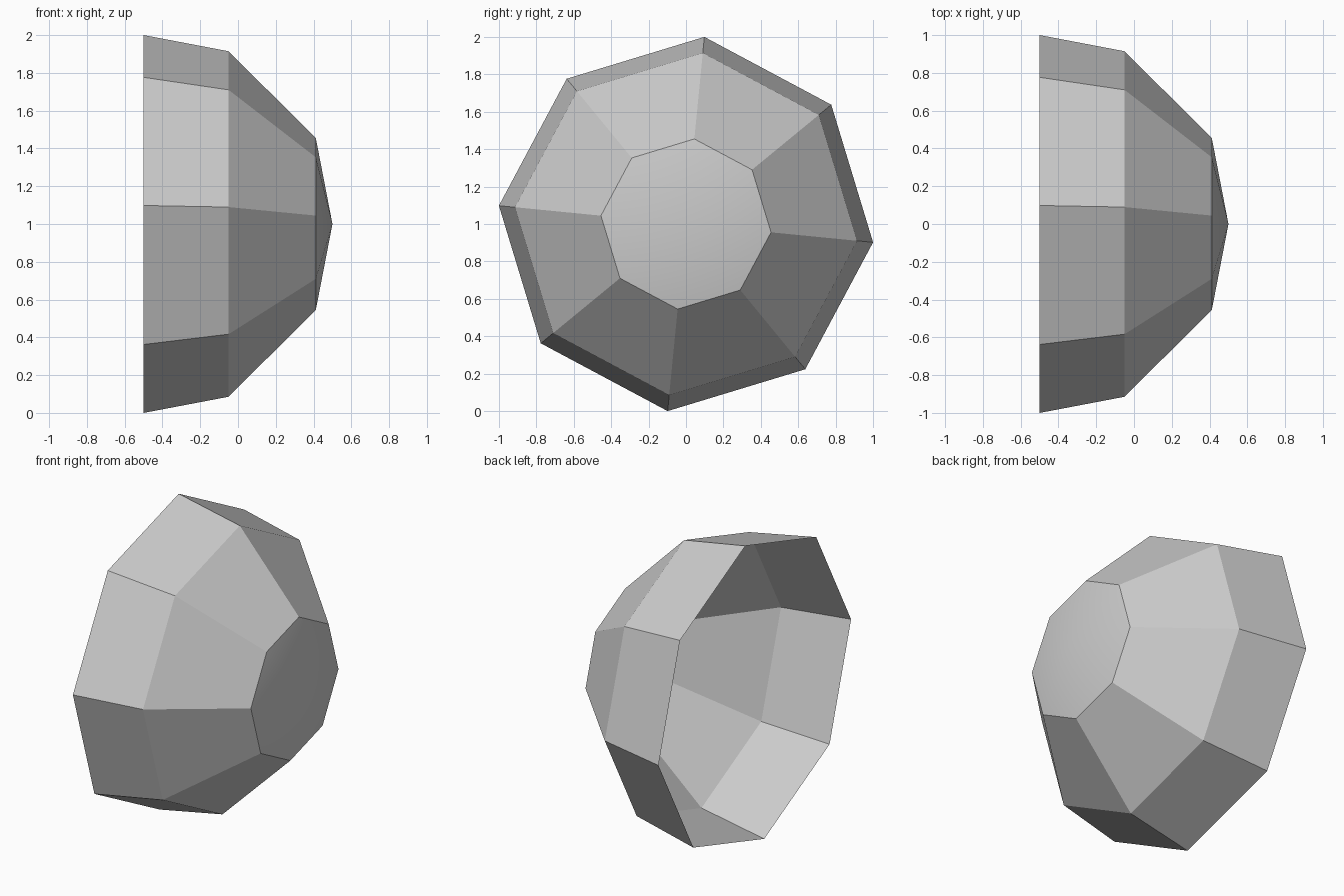
import bpy, bmesh, math

cube = bpy.data.objects.get("Cube")
if cube:
    bpy.data.objects.remove(cube, do_unlink=True)

# Plain grey material
COLOUR = (0.6, 0.6, 0.6, 1.0)
grey = bpy.data.materials.new("light_grey")
grey.use_nodes = True
grey.diffuse_color = COLOUR
grey.node_tree.nodes["Principled BSDF"].inputs["Base Color"].default_value = COLOUR

SIDES = 8
TWIST = math.radians(-5.6)
PROFILE = [(-0.5, 1.005), (-0.05, 0.919), (0.412, 0.457)]  # x, radius
APEX_X = 0.5

bm = bmesh.new()


def ring(x, radius):
    """Octagon of vertices around the x axis."""
    angles = [TWIST + math.tau * i / SIDES for i in range(SIDES)]
    return [bm.verts.new((x, radius * math.cos(a), 1 + radius * math.sin(a))) for a in angles]


# Open rim band and sloping band
rings = [ring(x, r) for x, r in PROFILE]
for low, high in zip(rings, rings[1:]):
    for i in range(SIDES):
        j = (i + 1) % SIDES
        bm.faces.new((low[i], low[j], high[j], high[i]))

# Shallow pointed cap
apex = bm.verts.new((APEX_X, 0, 1))
for i in range(SIDES):
    bm.faces.new((rings[-1][i], rings[-1][(i + 1) % SIDES], apex))

mesh = bpy.data.meshes.new("bowl_shell")
bm.to_mesh(mesh)
bm.free()
mesh.materials.append(grey)
shell = bpy.data.objects.new("bowl_shell", mesh)
bpy.context.collection.objects.link(shell)

# Flat bands, smooth cap
bpy.ops.object.select_all(action="DESELECT")
shell.select_set(True)
bpy.context.view_layer.objects.active = shell
bpy.ops.object.shade_smooth_by_angle(angle=math.radians(20))
